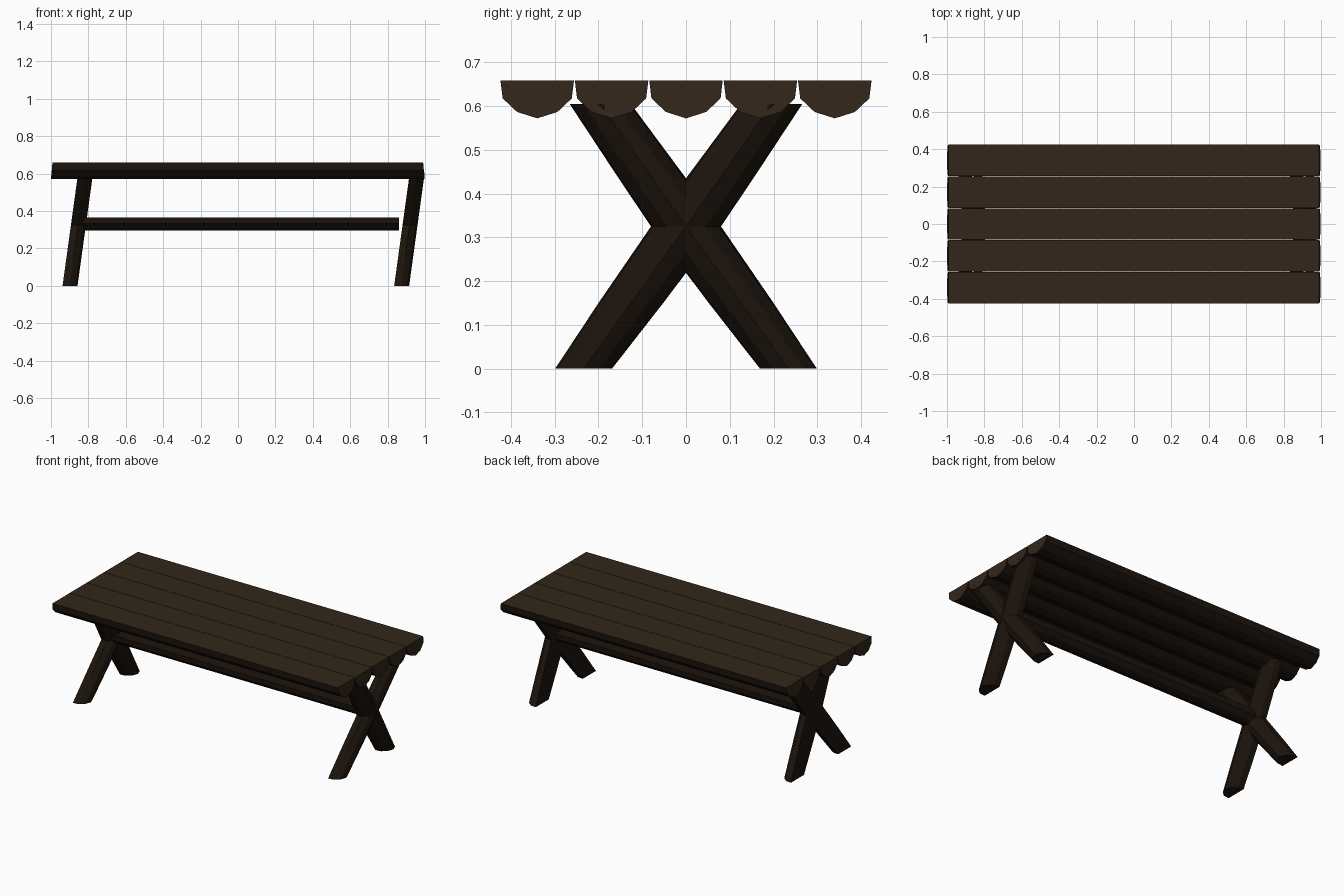
import bpy, bmesh

if "Cube" in bpy.data.objects:
    bpy.data.objects.remove(bpy.data.objects["Cube"])

def material(name, rgb):
    m = bpy.data.materials.new(name)
    m.diffuse_color = (*rgb, 1)
    m.use_nodes = True
    m.node_tree.nodes["Principled BSDF"].inputs["Base Color"].default_value = m.diffuse_color
    return m

BARK = material("bark", (0.012, 0.007, 0.004))
CUT = material("cut_wood", (0.032, 0.019, 0.010))

def loft(name, rings, mats):
    """Skin matching rings of points and cap both ends."""
    bm = bmesh.new()
    loops = [[bm.verts.new(p) for p in ring] for ring in rings]
    n = len(loops[0])
    for a, b in zip(loops, loops[1:]):
        for i in range(n):
            j = (i + 1) % n
            f = bm.faces.new((a[i], a[j], b[j], b[i]))
            # the last side of each profile is the sawn flat face
            f.material_index = 1 if i == n - 1 and len(mats) > 1 else 0
    for cap in (loops[0][::-1], loops[-1]):
        bm.faces.new(cap).material_index = len(mats) - 1
    bmesh.ops.recalc_face_normals(bm, faces=bm.faces[:])
    me = bpy.data.meshes.new(name)
    bm.to_mesh(me)
    bm.free()
    for m in mats:
        me.materials.append(m)
    ob = bpy.data.objects.new(name, me)
    bpy.context.collection.objects.link(ob)
    return ob

# half-log section: (across, depth from flat face), unit sized
HALF_LOG = [(-1, 0), (-0.94, 0.47), (-0.55, 0.83), (0, 1),
            (0.55, 0.83), (0.94, 0.47), (1, 0)]

def beam(name, y, top, half_w, depth, x0, x1, slant, mats):
    """Half log along x with the flat side up."""
    rings = []
    for x, s in ((x0, -slant), (x1, slant)):
        rings.append([(x + s * d, y + u * half_w, top - d * depth) for u, d in HALF_LOG])
    return loft(name, rings, mats)

# table top: five half logs
for i in range(5):
    beam(f"top_log_{i + 1}", (i - 2) * 0.17, 0.658, 0.084, 0.086,
         -0.992, 0.99, 0.008, [BARK, CUT])

# stretcher between the leg crosses
beam("stretcher", 0, 0.365, 0.065, 0.07, -0.84, 0.86, 0, [BARK])

# crossed legs: (height, centre y, half width), all leaning toward +x
PATH = [(0, -0.234, 0.065), (0.15, -0.126, 0.074), (0.325, 0, 0.080),
        (0.435, 0.077, 0.077), (0.605, 0.196, 0.070)]
for end, x0 in (("left", -0.938), ("right", 0.835)):
    for label, side in (("front", 1), ("back", -1)):
        rings = [[(x0 + z * 0.138 + d * 0.08, side * (c + u * w), z) for u, d in HALF_LOG]
                 for z, c, w in PATH]
        loft(f"{end}_{label}_leg", rings, [BARK])
